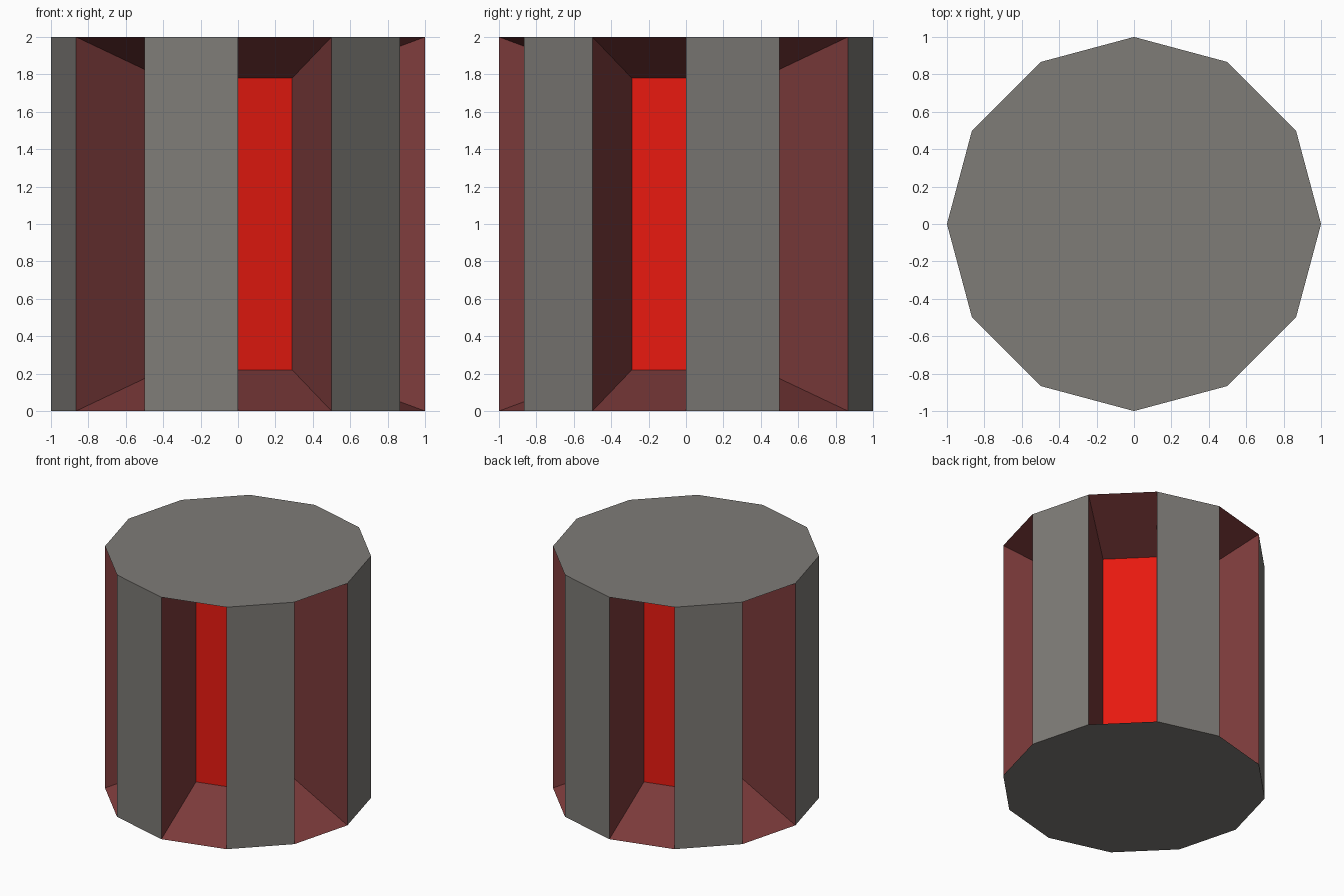
import bpy, bmesh, math
from mathutils import Matrix

if "Cube" in bpy.data.objects:
    bpy.data.objects.remove(bpy.data.objects["Cube"])

SIDES, DEPTH, SCALE = 12, 0.6, 0.78


def material(name, rgb):
    m = bpy.data.materials.new(name)
    m.diffuse_color = (*rgb, 1)
    m.use_nodes = True
    m.node_tree.nodes["Principled BSDF"].inputs["Base Color"].default_value = m.diffuse_color
    return m


# Twelve-sided drum standing on the ground
bm = bmesh.new()
bmesh.ops.create_cone(bm, cap_ends=True, segments=SIDES, radius1=1, radius2=1,
                      depth=2, matrix=Matrix.Translation((0, 0, 1)))
bm.normal_update()


def is_recess(face):
    if abs(face.normal.z) > 0.5:
        return False
    c = face.calc_center_median()
    return int(math.degrees(math.atan2(c.y, c.x)) % 360 // 30) % 2 == 1


# Every second side is pushed in and narrowed to a red panel
for face in [f for f in bm.faces if is_recess(f)]:
    normal, centre = face.normal.copy(), face.calc_center_median()
    panel = bmesh.ops.extrude_discrete_faces(bm, faces=[face])["faces"][0]
    for v in panel.verts:
        v.co = centre + (v.co - centre) * SCALE - normal * DEPTH
    panel.material_index = 2
    for edge in panel.edges:
        for wall in edge.link_faces:
            if wall != panel:
                wall.material_index = 1

bm.normal_update()
mesh = bpy.data.meshes.new("recessed_drum")
bm.to_mesh(mesh)
bm.free()

# Grey shell, dark red recess walls, bright red panels
mesh.materials.append(material("shell_grey", (0.21, 0.2, 0.185)))
mesh.materials.append(material("recess_dark_red", (0.21, 0.045, 0.045)))
mesh.materials.append(material("panel_red", (0.8, 0.01, 0.005)))

drum = bpy.data.objects.new("recessed_drum", mesh)
bpy.context.collection.objects.link(drum)
